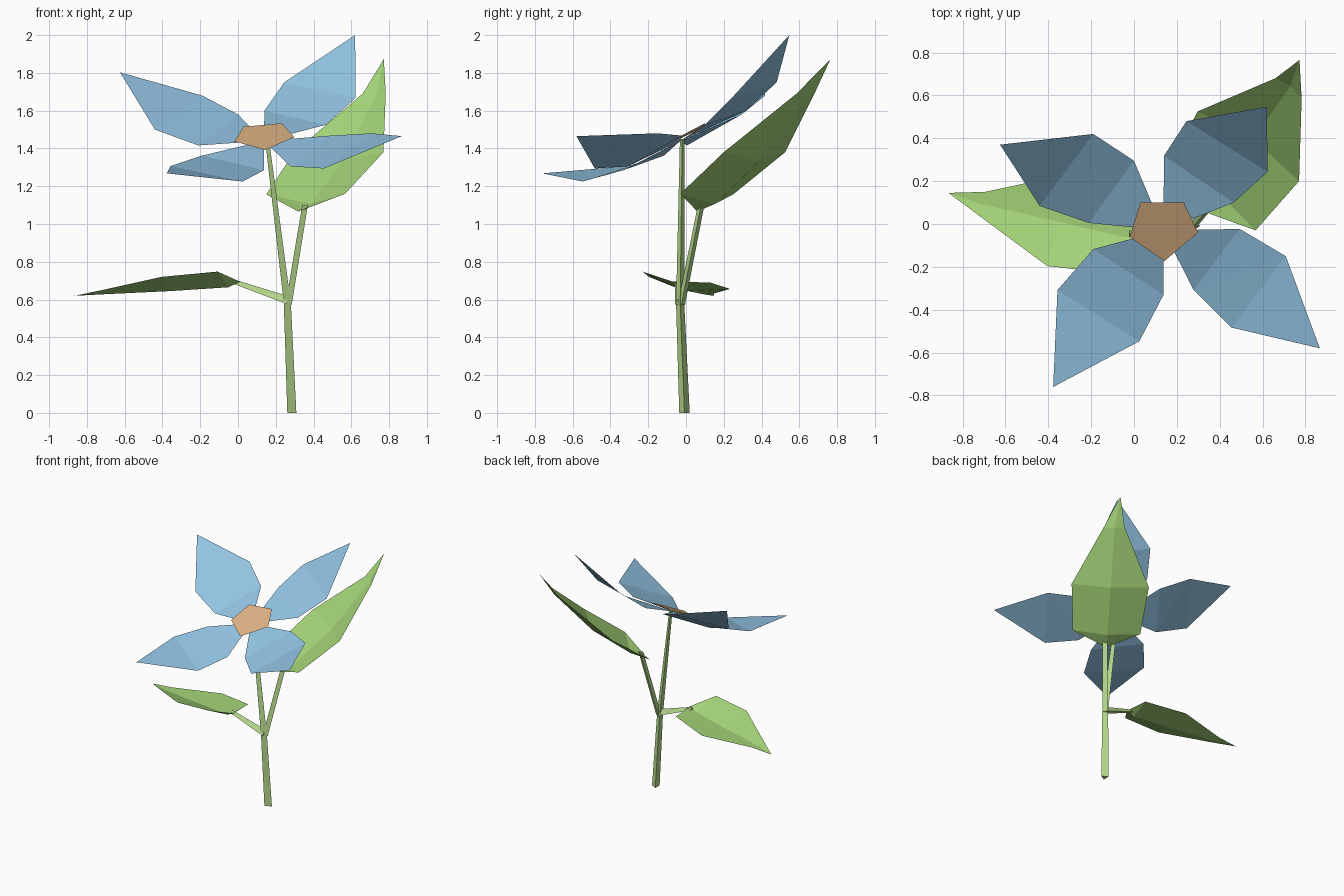
import bpy, math
from mathutils import Vector

if "Cube" in bpy.data.objects:
    bpy.data.objects.remove(bpy.data.objects["Cube"])


def material(name, rgb):
    lin = [((c / 255 + 0.055) / 1.055) ** 2.4 for c in rgb]
    m = bpy.data.materials.new(name)
    m.diffuse_color = (*lin, 1)
    m.use_nodes = True
    m.node_tree.nodes["Principled BSDF"].inputs["Base Color"].default_value = m.diffuse_color
    return m


LEAF = material("leaf green", (164, 212, 120))
STEM = material("stem green", (184, 219, 142))
PETAL = material("petal blue", (146, 195, 226))
CENTRE = material("centre tan", (219, 177, 131))


def build(name, verts, faces, mat):
    me = bpy.data.meshes.new(name)
    me.from_pydata([tuple(v) for v in verts], [], faces)
    me.materials.append(mat)
    ob = bpy.data.objects.new(name, me)
    bpy.context.collection.objects.link(ob)
    return ob


def stem(name, path):
    """Tapered three-sided tube through (x, y, z, radius) points."""
    verts, faces = [], []
    for x, y, z, r in path:
        for k in range(3):
            a = math.tau * k / 3
            verts.append((x + r * math.cos(a), y + r * math.sin(a), z))
    for i in range(len(path) - 1):
        for k in range(3):
            a, b = 3 * i + k, 3 * i + (k + 1) % 3
            faces.append((a, b, b + 3, a + 3))
    n = len(verts)
    faces += [(2, 1, 0), (n - 3, n - 2, n - 1)]
    build(name, verts, faces, STEM)


def leaf(name, base, rows, tip, scale):
    """Leaf with a V fold: each row is a left/right edge pair, the midrib sinks below it."""
    base, tip = Vector(base), Vector(tip)
    verts = [base]
    for (l, r), depth in zip(rows, (0.073, 0.058, 0.018)):
        l, r = Vector(l), Vector(r)
        n = (r - l).cross(tip - base).normalized()
        if n.z < 0:
            n = -n
        verts += [l, (l + r) / 2 - n * depth * scale, r]
    verts.append(tip)
    faces = [(0, 2, 1), (0, 3, 2), (7, 8, 10), (8, 9, 10)]
    for i in (1, 4):
        faces += [(i, i + 1, i + 4, i + 3), (i + 1, i + 2, i + 5, i + 4)]
    build(name, verts, faces, LEAF)


# stems
stem("main_stem", [(0.277, -0.008, 0, 0.032), (0.255, -0.031, 0.58, 0.025),
                   (0.15, -0.02, 1.45, 0.014)])
stem("large_leaf_stalk", [(0.262, -0.025, 0.57, 0.022), (0.35, 0.08, 1.1, 0.02)])


def side_stalk():
    # sideways stalk: triangle section in the y-z plane
    verts, faces = [], []
    for (x, y, z, r) in ((0.26, -0.031, 0.59, 0.03), (-0.02, -0.045, 0.69, 0.016)):
        for a in (90, 210, 330):
            t = math.radians(a)
            verts.append((x, y + r * math.cos(t), z + r * math.sin(t)))
    for k in range(3):
        j = (k + 1) % 3
        faces.append((k, k + 3, j + 3, j))
    build("small_leaf_stalk", verts, faces + [(0, 1, 2), (5, 4, 3)], STEM)


side_stalk()

# leaves
leaf("large_leaf", (0.32, 0.06, 1.066),
     [((0.15, 0.25, 1.157), (0.567, -0.03, 1.16)),
      ((0.297, 0.525, 1.38), (0.77, 0.2, 1.38)),
      ((0.66, 0.68, 1.69), (0.782, 0.585, 1.69))],
     (0.772, 0.765, 1.873), 1.0)
leaf("small_leaf", (0.01, -0.07, 0.695),
     [((0, 0.13, 0.69), (-0.108, -0.23, 0.748)),
      ((-0.305, 0.233, 0.656), (-0.405, -0.196, 0.72)),
      ((-0.694, 0.15, 0.633), (-0.72, 0.037, 0.65))],
     (-0.865, 0.145, 0.62), 0.75)

# petals: lower pair, wide pair, tip, all meeting under the flower centre
petals = [
    ("back_right_petal", (0.465, 0.10, 1.525), (0.14, 0.318, 1.6),
     (0.623, 0.243, 1.668), (0.245, 0.48, 1.75), (0.62, 0.547, 2.0)),
    ("back_left_petal", (0, 0.295, 1.58), (-0.21, 0.005, 1.416),
     (-0.19, 0.42, 1.68), (-0.44, 0.084, 1.50), (-0.625, 0.37, 1.803)),
    ("front_left_petal", (-0.19, -0.117, 1.362), (0.138, -0.33, 1.285),
     (-0.357, -0.308, 1.307), (0.025, -0.547, 1.225), (-0.377, -0.76, 1.268)),
    ("front_right_petal", (0.278, -0.308, 1.305), (0.493, -0.023, 1.468),
     (0.455, -0.483, 1.294), (0.708, -0.15, 1.48), (0.867, -0.58, 1.465)),
]
for name, *pts in petals:
    diag = [(1, 2, 4), (1, 4, 3)] if "back_right" not in name and "front_right" not in name \
        else [(1, 4, 2), (1, 3, 4)]
    if name == "back_left_petal":
        diag = [(1, 2, 3), (2, 4, 3)]
    elif name == "front_left_petal":
        diag = [(1, 4, 3), (1, 2, 4)]
    build(name, [(0.137, -0.03, 1.44)] + pts, [(0, 2, 1), (3, 4, 5)] + diag, PETAL)

# flat five-sided flower centre
build("flower_centre", [(0.03, 0.1, 1.515), (-0.02, -0.06, 1.438), (0.142, -0.173, 1.392),
                        (0.298, -0.04, 1.46), (0.233, 0.1, 1.533)], [(0, 1, 2, 3, 4)], CENTRE)
